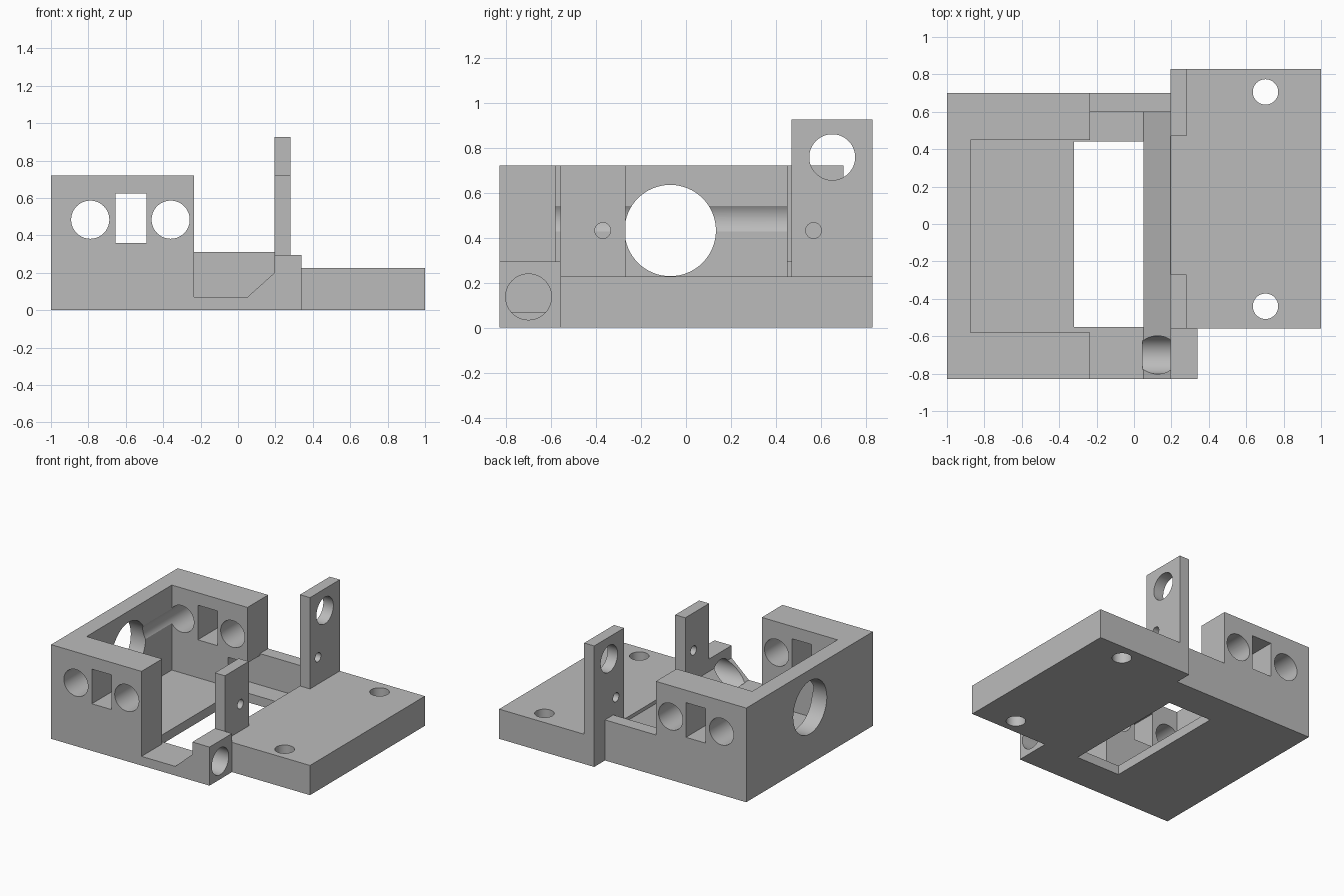
import bpy, bmesh, math
from mathutils import Matrix, Vector

if "Cube" in bpy.data.objects:
    bpy.data.objects.remove(bpy.data.objects["Cube"], do_unlink=True)

grey = bpy.data.materials.new("plain grey")
grey.use_nodes = True
colour = (0.5, 0.5, 0.5, 1)
grey.diffuse_color = colour
grey.node_tree.nodes["Principled BSDF"].inputs["Base Color"].default_value = colour


def finish(name, bm):
    bmesh.ops.recalc_face_normals(bm, faces=bm.faces)
    mesh = bpy.data.meshes.new(name)
    bm.to_mesh(mesh)
    bm.free()
    mesh.materials.append(grey)
    obj = bpy.data.objects.new(name, mesh)
    bpy.context.collection.objects.link(obj)
    return obj


def box(name, x, y, z):
    """Box from (low, high) ranges."""
    bm = bmesh.new()
    size = [r[1] - r[0] for r in (x, y, z)]
    mid = Vector([(r[0] + r[1]) / 2 for r in (x, y, z)])
    bmesh.ops.create_cube(bm, size=1, matrix=Matrix.Translation(mid) @ Matrix.Diagonal(size + [1]))
    return finish(name, bm)


def rod(name, axis, centre, radius, length):
    """Round cutter along an axis."""
    bm = bmesh.new()
    turn = Vector((0, 0, 1)).rotation_difference(Vector(axis)).to_matrix().to_4x4()
    bmesh.ops.create_cone(bm, cap_ends=True, segments=64, radius1=radius, radius2=radius,
                          depth=length, matrix=Matrix.Translation(centre) @ turn)
    return finish(name, bm)


def prism(name, profile, y0, y1):
    """XZ profile extruded along y."""
    bm = bmesh.new()
    face = bm.faces.new([bm.verts.new((x, y0, z)) for x, z in profile])
    out = bmesh.ops.extrude_face_region(bm, geom=[face])
    bmesh.ops.translate(bm, vec=(0, y1 - y0, 0),
                        verts=[v for v in out["geom"] if isinstance(v, bmesh.types.BMVert)])
    return finish(name, bm)


def combine(target, tool, operation):
    tool.hide_render = True
    mod = target.modifiers.new("combine", "BOOLEAN")
    mod.operation, mod.solver, mod.object = operation, "EXACT", tool
    with bpy.context.temp_override(object=target, active_object=target, selected_objects=[target]):
        bpy.ops.object.modifier_apply(modifier=mod.name)
    bpy.data.objects.remove(tool, do_unlink=True)


X, Y, Z = (1, 0, 0), (0, 1, 0), (0, 0, 1)

# Open-sided housing
body = box("mount_bracket", (-1, -0.235), (-0.83, 0.70), (0, 0.72))
combine(body, box("cavity", (-0.875, 0), (-0.58, 0.45), (0.07, 1)), "DIFFERENCE")
combine(body, box("wall_pocket", (-0.40, 0), (0.4, 0.6), (0.07, 0.295)), "DIFFERENCE")

# Sloped floor, low back wall, front block, plate and the two posts
slope = [(-0.5, 0), (0.25, 0), (0.25, 0.2), (0.195, 0.2), (0.05, 0.07), (-0.5, 0.07)]
parts = [
    prism("sloped_floor", slope, -0.83, 0.65),
    box("back_wall", (-0.3, 0.25), (0.6, 0.70), (0, 0.31)),
    box("front_block", (0.195, 0.34), (-0.83, -0.558), (0, 0.295)),
    box("plate", (0.195, 1), (-0.558, 0.83), (0, 0.227)),
    box("front_post", (0.195, 0.28), (-0.558, -0.27), (0.1, 0.72)),
    box("back_post", (0.195, 0.28), (0.47, 0.83), (0.1, 0.925)),
]
for part in parts:
    combine(body, part, "UNION")

# Openings and bores
cutters = [
    box("floor_opening", (-0.32, 0.05), (-0.55, 0.442), (-0.2, 0.3)),
    box("wall_slot", (-0.655, -0.49), (-1, 1), (0.36, 0.625)),
    rod("rear_bore", X, (-0.95, -0.07, 0.432), 0.203, 0.3),
    rod("block_bore", X, (0.245, -0.70, 0.137), 0.102, 0.4),
    rod("back_post_bore", X, (0.24, 0.65, 0.758), 0.102, 0.2),
]
for x in (-0.79, -0.36):
    cutters.append(rod("rail_bore", Y, (x, 0, 0.484), 0.102, 2))
for y in (-0.37, 0.567):
    cutters.append(rod("pin_hole", X, (0.24, y, 0.432), 0.035, 0.2))
for y in (-0.44, 0.706):
    cutters.append(rod("screw_hole", Z, (0.703, y, 0.1), 0.068, 0.6))
for cutter in cutters:
    combine(body, cutter, "DIFFERENCE")

# Smooth bores, crisp edges
bpy.ops.object.select_all(action="DESELECT")
body.select_set(True)
bpy.context.view_layer.objects.active = body
bpy.ops.object.shade_smooth_by_angle(angle=math.radians(30))
